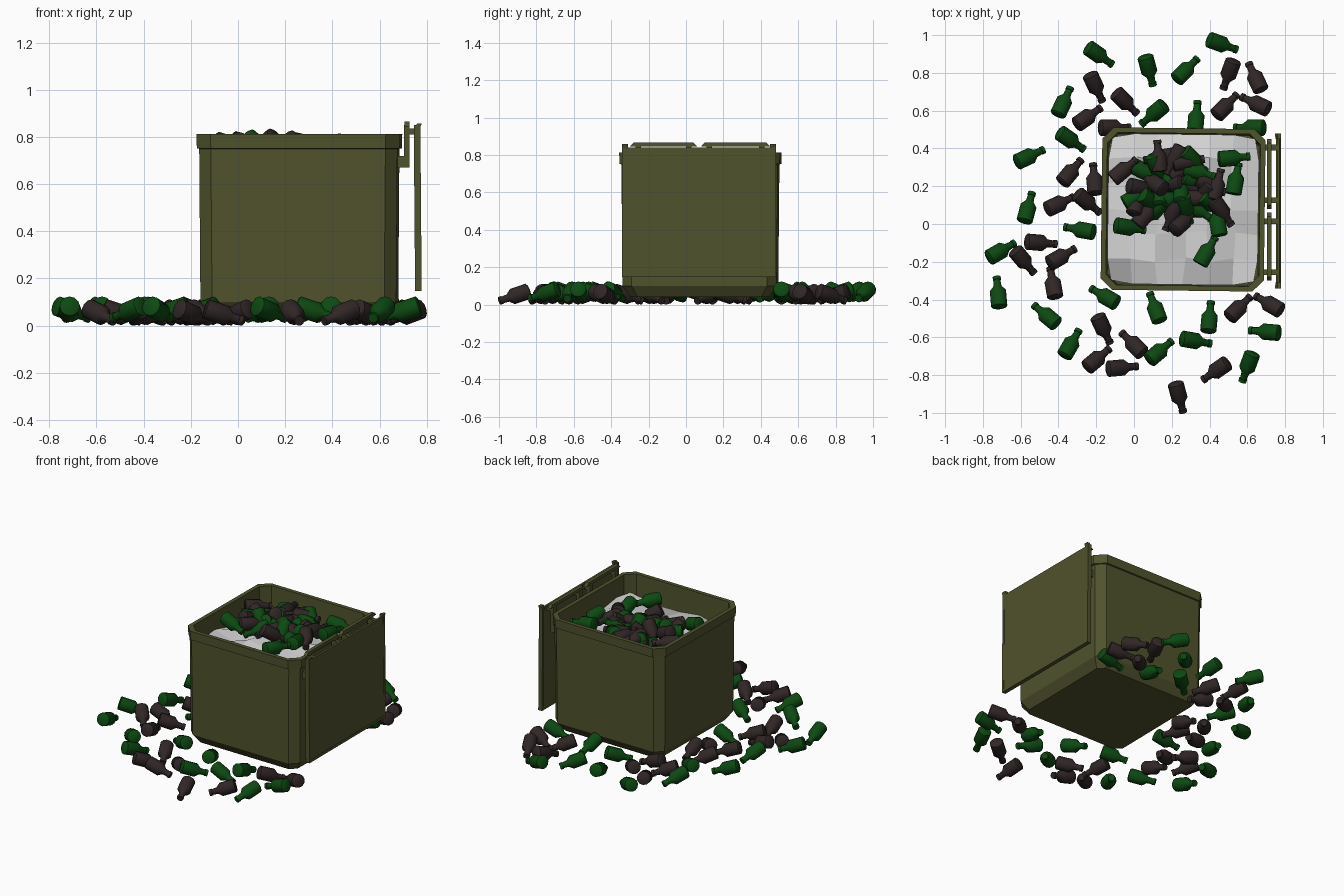
import bpy, bmesh, math, random
from mathutils import Matrix, Vector

if "Cube" in bpy.data.objects:
    bpy.data.objects.remove(bpy.data.objects["Cube"])

random.seed(4)


def material(name, rgb):
    m = bpy.data.materials.new(name)
    m.diffuse_color = (*rgb, 1)
    m.use_nodes = True
    m.node_tree.nodes["Principled BSDF"].inputs["Base Color"].default_value = m.diffuse_color
    return m


OLIVE = material("olive_plastic", (0.08, 0.085, 0.026))
GREEN = material("green_glass", (0.004, 0.066, 0.006))
BROWN = material("brown_glass", (0.03, 0.019, 0.019))
PAPER = material("pale_paper", (0.66, 0.66, 0.66))


def add(name, mesh, matrix=None):
    ob = bpy.data.objects.new(name, mesh)
    bpy.context.collection.objects.link(ob)
    if matrix:
        ob.matrix_world = matrix
    return ob


def to_mesh(name, bm, mat, smooth=False):
    bmesh.ops.recalc_face_normals(bm, faces=bm.faces)
    me = bpy.data.meshes.new(name)
    bm.to_mesh(me)
    bm.free()
    me.materials.append(mat)
    if smooth:
        me.shade_smooth()
        me.set_sharp_from_angle(angle=math.radians(40))
    return me


def loft(rings):
    """Skin a list of equal-length point rings and cap both ends."""
    bm = bmesh.new()
    vs = [[bm.verts.new(p) for p in ring] for ring in rings]
    n = len(vs[0])
    for a, b in zip(vs, vs[1:]):
        for i in range(n):
            j = (i + 1) % n
            bm.faces.new((a[i], a[j], b[j], b[i]))
    bm.faces.new(vs[0])
    bm.faces.new(vs[-1])
    return bm


def cut_rect(hx, hy, c, z):
    """Rectangle with cut corners."""
    return [(hx - c, -hy, z), (hx, -hy + c, z), (hx, hy - c, z), (hx - c, hy, z),
            (-hx + c, hy, z), (-hx, hy - c, z), (-hx, -hy + c, z), (-hx + c, -hy, z)]


# Bin: outer wall, flared rim and hollow inside in one skin
BIN = Matrix.Translation((0.26, 0.077, 0)) @ Matrix.Rotation(math.radians(-0.7), 4, 'Z')
bm = loft([cut_rect(0.375, 0.37, 0.04, 0.04), cut_rect(0.415, 0.412, 0.05, 0.10),
           cut_rect(0.42, 0.418, 0.05, 0.75), cut_rect(0.43, 0.428, 0.06, 0.752),
           cut_rect(0.432, 0.43, 0.06, 0.812), cut_rect(0.405, 0.403, 0.055, 0.812),
           cut_rect(0.395, 0.393, 0.05, 0.12)])
add("bin_body", to_mesh("bin_body", bm, OLIVE), BIN)

# Crumpled paper filling the bin
bm = bmesh.new()
N = 6
bmesh.ops.create_grid(bm, x_segments=N, y_segments=N, size=0.398)
for v in bm.verts:
    edge = max(abs(v.co.x), abs(v.co.y)) > 0.39
    corner = min(abs(v.co.x), abs(v.co.y)) > 0.39
    v.co.z = 0.725 - 0.05 * (v.co.length / 0.4) + random.uniform(-0.04, 0.04)
    if corner:
        v.co.x *= 0.95
        v.co.y *= 0.95
    elif not edge:
        v.co.x += random.uniform(-0.02, 0.02)
        v.co.y += random.uniform(-0.02, 0.02)
add("paper_fill", to_mesh("paper_fill", bm, PAPER), BIN)


# Open lid hanging on the right side
def box(bm, x0, x1, y0, y1, z0, z1):
    m = Matrix.Translation(((x0 + x1) / 2, (y0 + y1) / 2, (z0 + z1) / 2))
    m = m @ Matrix.Diagonal((x1 - x0, y1 - y0, z1 - z0, 1))
    return bmesh.ops.create_cube(bm, size=1, matrix=m)["verts"]


def lid_x(z, off):
    return 0.768 - 0.012 * (z - 0.5) + off


bm = bmesh.new()
box(bm, 0.760, 0.774, -0.34, 0.48, 0.15, 0.84)
for y0, y1 in ((-0.342, -0.325), (0.463, 0.48)):       # side lips
    box(bm, 0.748, 0.776, y0, y1, 0.147, 0.85)
box(bm, 0.748, 0.776, -0.342, 0.48, 0.147, 0.165)      # lower lip
for y0, y1 in ((-0.342, -0.31), (0.45, 0.48)):         # corner tips
    for v in box(bm, 0.752, 0.772, y0, y1, 0.83, 0.858):
        if v.co.z > 0.84:
            v.co.x += 0.01
for v in bm.verts:
    v.co.x += 0.008 * (0.5 - v.co.z)
add("lid", to_mesh("lid", bm, OLIVE))

# Two hinge brackets joining lid and bin
for k, (y0, y1) in enumerate(((-0.27, 0.03), (0.11, 0.42))):
    bm = bmesh.new()
    for v in box(bm, 0.705, 0.728, y0 - 0.03, y1 + 0.03, 0.845, 0.866):
        if v.co.z > 0.85:                              # sloped ends
            v.co.y += 0.02 if v.co.y < (y0 + y1) / 2 else -0.02
    for y in (y0, y1 - 0.03):
        box(bm, 0.704, 0.728, y, y + 0.03, 0.67, 0.85)     # post
        box(bm, 0.675, 0.71, y, y + 0.03, 0.67, 0.72)      # foot on the bin
        box(bm, 0.72, 0.768, y, y + 0.03, 0.81, 0.835)     # arm to the lid
    add("hinge_bracket_%d" % (k + 1), to_mesh("hinge_bracket", bm, OLIVE))

# Bottle: one turned profile along x (position, radius)
PROFILE = [(-0.085, 0.036), (-0.080, 0.043), (0.008, 0.043), (0.034, 0.021),
           (0.066, 0.018), (0.067, 0.022), (0.085, 0.021)]


def bottle_mesh(name, mat, sides=12):
    rings = [[(s, r * math.cos(2 * math.pi * i / sides), r * math.sin(2 * math.pi * i / sides))
              for i in range(sides)] for s, r in PROFILE]
    return to_mesh(name, loft(rings), mat, smooth=True)


bottles = {"green": bottle_mesh("green_bottle", GREEN),
           "brown": bottle_mesh("brown_bottle", BROWN)}


def put_bottle(name, colour, x, y, z, angle, tilt):
    m = (Matrix.Translation((x, y, z)) @ Matrix.Rotation(math.radians(angle), 4, 'Z')
         @ Matrix.Rotation(math.radians(tilt), 4, 'Y'))
    add("%s_%s_bottle" % (name, colour), bottles[colour], m)


# Bottles on the ground: x, y, direction of the neck
ground = {
    "green": [(-.18, .89, -35), (.08, .81, -75), (.28, .82, 45), (.47, .95, -20),
              (-.37, .65, 65), (.10, .58, 220), (.33, .57, 85), (-.33, .44, -35),
              (-.55, .36, 25), (-.56, .09, 75), (-.29, -.03, 170), (-.70, -.14, 30),
              (-.72, -.36, 95), (-.47, -.48, 140), (-.16, -.38, 150), (-.33, -.63, 60),
              (.11, -.44, 110), (.40, -.49, 85), (.14, -.67, 40), (.33, -.62, -10),
              (.69, -.57, 175), (.60, -.76, -110), (.61, .51, 180)],
    "brown": [(-.20, .72, -65), (-.04, .64, -45), (-.24, .57, 35), (-.33, .28, 50),
              (-.21, .24, 95), (-.39, .11, 25), (-.24, .11, -40), (-.49, -.10, -5),
              (-.38, -.17, 30), (-.58, -.20, -50), (-.43, -.31, 100), (-.16, -.56, -65),
              (-.01, -.63, 135), (-.19, -.71, 40), (-.06, -.76, 5), (.24, -.92, -75),
              (.43, -.78, 215), (.56, -.44, 45), (.71, -.42, 150), (.50, .79, -110),
              (.64, .78, 115), (.49, .63, 45), (.64, .64, 155), (-.10, .51, 0)]}
for colour, z in (("green", 0.058), ("brown", 0.046)):
    for x, y, a in ground[colour]:
        put_bottle("ground", colour, x, y, z, a, 18)

# Bottles lying around the edge of the heap in the bin
heap = {"green": [(.53, .35, 5), (.54, .24, 80), (.39, -.14, 60), (-.02, -.02, -10),
                  (.44, .02, 100), (.02, .15, 30)],
        "brown": [(-.05, .29, 40), (.13, .36, 95), (.44, .21, 75), (.47, .06, -55),
                  (.07, .06, 50), (.29, .33, 10)]}
for colour, spots in heap.items():
    for x, y, a in spots:
        put_bottle("heap", colour, x, y, 0.757, a, random.uniform(0, 18))

# Tangled middle of the heap
for i in range(28):
    r, t = 0.22 * math.sqrt((i + 0.5) / 28), i * 2.4
    put_bottle("heap", "brown" if i % 2 else "green", 0.22 + r * math.cos(t),
               0.18 + r * 0.85 * math.sin(t), random.uniform(0.715, 0.755),
               random.uniform(0, 360), random.uniform(-10, 40))
